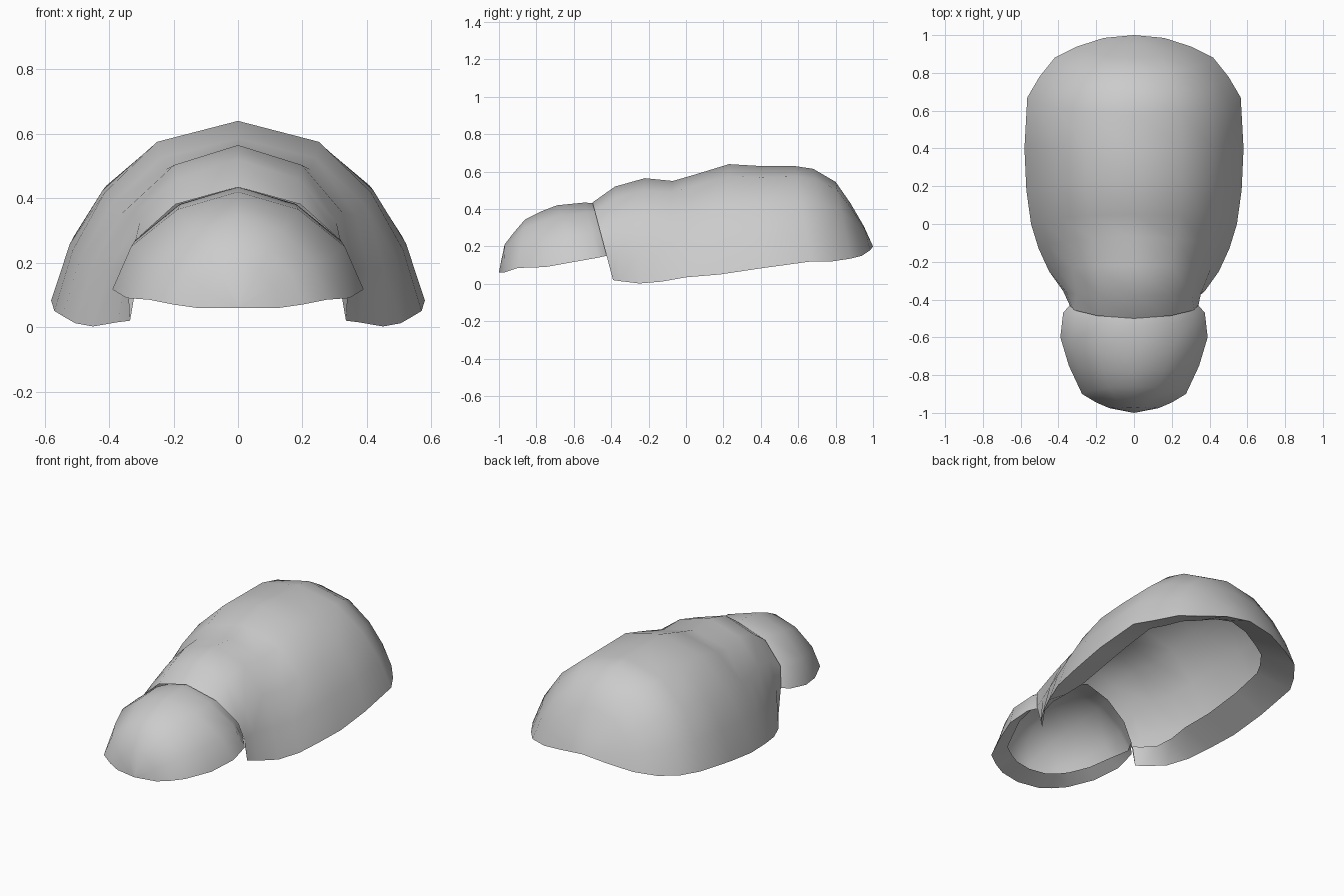
import bpy, bmesh

if "Cube" in bpy.data.objects:
    bpy.data.objects.remove(bpy.data.objects["Cube"])

# Arch cross-sections: (fraction of half width, fraction of height), rim to crown
BODY_ARCH = [(1, 0), (.90, .32), (.724, .625), (.44, .89), (0, 1)]
NECK_ARCH = [(1, 0), (1.02, .34), (.95, .60), (.58, .87), (0, 1)]
HEAD_ARCH = [(1, 0), (.85, .44), (.48, .82), (0, 1)]

# Stations: y at rim, y at crown, half width, z at rim, z at crown
BODY = [
    (-.39, -.50, .335, .02, .435),
    (-.355, -.38, .375, .015, .52),
    (-.25, -.22, .45, .002, .565),
    (-.13, -.07, .505, .012, .55),
    (.00, .05, .545, .035, .585),
    (.18, .23, .57, .05, .64),
    (.40, .40, .58, .083, .63),
    (.67, .58, .565, .12, .63),
    (.78, .68, .50, .12, .615),
    (.88, .80, .42, .135, .545),
    (.94, .88, .30, .15, .43),
    (.985, .95, .16, .18, .31),
    (1.0, 1.0, 0, .20, .20),
]
HEAD = [
    (-.38, -.40, .30, .15, .42),
    (-.435, -.49, .345, .148, .43),
    (-.47, -.54, .375, .14, .435),
    (-.60, -.69, .39, .117, .42),
    (-.75, -.78, .345, .09, .385),
    (-.90, -.86, .275, .085, .345),
    (-.945, -.92, .20, .07, .275),
    (-.975, -.97, .13, .06, .21),
    (-1.0, -1.0, 0, .06, .065),
]


def clamp(v):
    return max(0, min(1, v))


def body_lip(x, y, z):
    k = clamp((y + .43) / .4)
    return (x * (.97 - .29 * k), y - .16 * clamp((y - .4) / .6), z + .12 - .05 * k)


def head_lip(x, y, z):
    k = clamp((-.38 - y) / .25)
    return (x * (1 - .2 * k), y + .1 * clamp((-.6 - y) / .4), z + .04 * k)


def shell(name, stations, arch, lip, neck=None):
    """Loft an arched shell along y, with a lip folded inward under its rim.
    The first sections blend from the neck arch to the regular arch."""
    bm = bmesh.new()
    rings = []
    for n, (yr, yt, w, zr, zt) in enumerate(stations):
        t = max(0, 1 - n * .6) if neck else 0
        prof = [(u + (p - u) * t, v + (q - v) * t)
                for (u, v), (p, q) in zip(arch, neck or arch)]
        half = [(w * u, yr + (yt - yr) * v, zr + (zt - zr) * v) for u, v in prof]
        half.insert(0, lip(*half[0]))
        full = half + [(-x, y, z) for x, y, z in reversed(half[:-1])]
        rings.append([bm.verts.new(p) for p in full])
    for a, b in zip(rings, rings[1:]):
        for i in range(len(a) - 1):
            bm.faces.new((a[i], a[i + 1], b[i + 1], b[i]))
    bmesh.ops.remove_doubles(bm, verts=bm.verts, dist=.0005)
    bmesh.ops.recalc_face_normals(bm, faces=bm.faces)
    # Outside of the crown must face up
    bm.normal_update()
    top = max(bm.faces, key=lambda f: f.calc_center_median().z)
    if top.normal.z < 0:
        bmesh.ops.reverse_faces(bm, faces=bm.faces)
    me = bpy.data.meshes.new(name)
    bm.to_mesh(me)
    bm.free()
    ob = bpy.data.objects.new(name, me)
    bpy.context.collection.objects.link(ob)
    bpy.ops.object.select_all(action='DESELECT')
    ob.select_set(True)
    bpy.context.view_layer.objects.active = ob
    bpy.ops.object.shade_smooth_by_angle(angle=1.05)
    return ob


# Large rear shell and small front shell tucked under its leading edge
shell("rear_shell", BODY, BODY_ARCH, body_lip, NECK_ARCH)
shell("front_shell", HEAD, HEAD_ARCH, head_lip)
